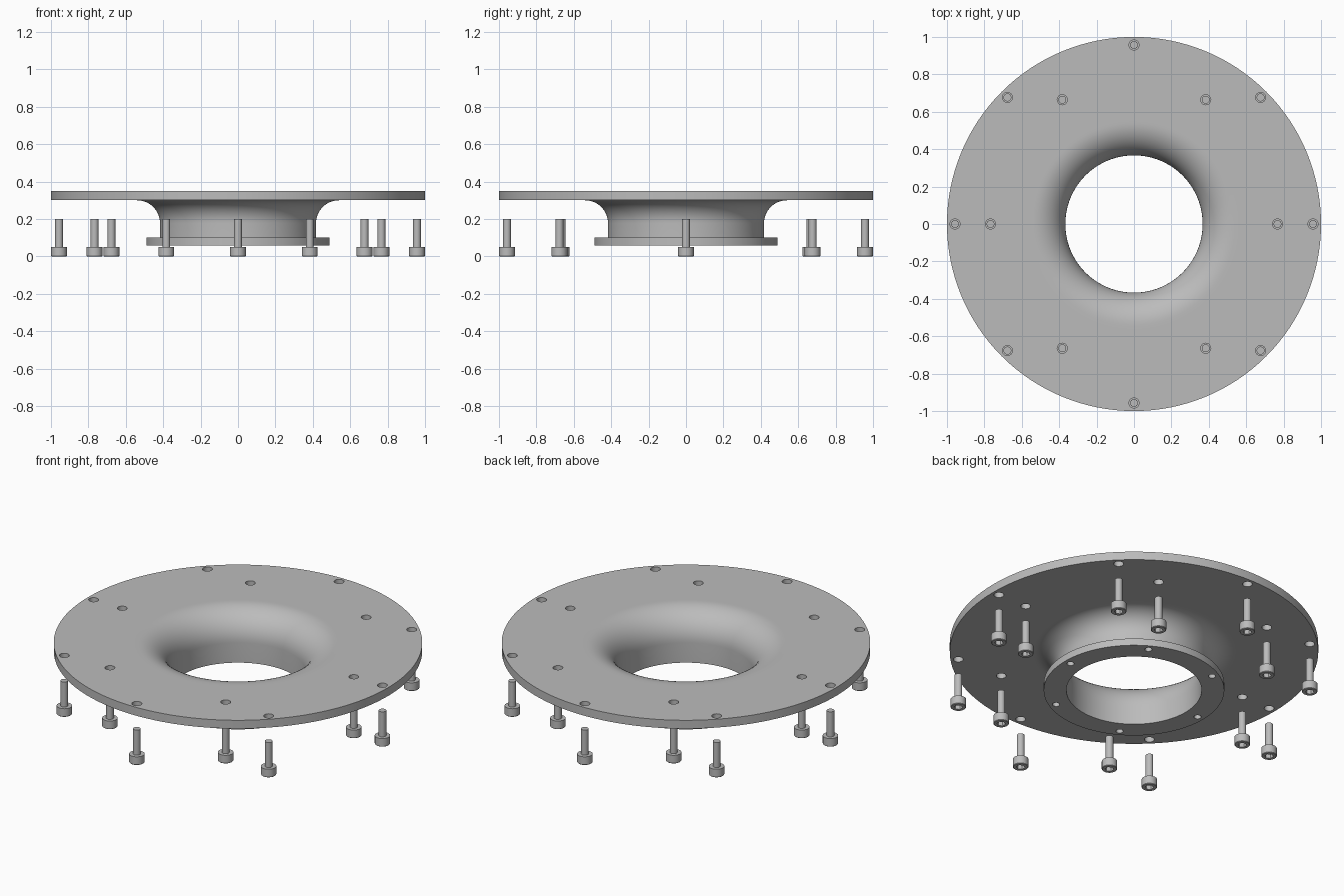
import bpy, bmesh
from math import pi, cos, sin, radians
from mathutils import Matrix, Vector

if "Cube" in bpy.data.objects:
    bpy.data.objects.remove(bpy.data.objects["Cube"])

metal = bpy.data.materials.new("grey metal")
metal.use_nodes = True
grey = (0.5, 0.5, 0.5, 1)
metal.diffuse_color = grey
metal.node_tree.nodes["Principled BSDF"].inputs["Base Color"].default_value = grey


def add_object(name, bm):
    mesh = bpy.data.meshes.new(name)
    bm.to_mesh(mesh)
    bm.free()
    mesh.materials.append(metal)
    obj = bpy.data.objects.new(name, mesh)
    bpy.context.collection.objects.link(obj)
    return obj


def lathe(name, profile, steps, closed):
    """Revolve a radius/height profile around the z axis."""
    bm = bmesh.new()
    verts = [bm.verts.new((r, 0, z)) for r, z in profile]
    ends = verts[1:] + verts[:1] if closed else verts[1:]
    edges = [bm.edges.new(pair) for pair in zip(verts, ends)]
    bmesh.ops.spin(bm, geom=verts + edges, cent=(0, 0, 0), axis=(0, 0, 1),
                   angle=2 * pi, steps=steps)
    bmesh.ops.remove_doubles(bm, verts=bm.verts, dist=1e-5)
    bmesh.ops.recalc_face_normals(bm, faces=bm.faces)
    return add_object(name, bm)


def ring(count, radius):
    return [(radius * cos(2 * pi * i / count), radius * sin(2 * pi * i / count))
            for i in range(count)]


def cut(obj, centres, radius, low, high, sides):
    """Cut straight vertical holes through an object."""
    bm = bmesh.new()
    for x, y in centres:
        bmesh.ops.create_cone(bm, cap_ends=True, segments=sides, radius1=radius,
                              radius2=radius, depth=high - low,
                              matrix=Matrix.Translation((x, y, (low + high) / 2)))
    cutter = add_object("hole_cutter", bm)
    cutter.hide_render = True
    mod = obj.modifiers.new("holes", "BOOLEAN")
    mod.operation = "DIFFERENCE"
    mod.solver = "EXACT"
    mod.object = cutter
    activate(obj)
    bpy.ops.object.modifier_apply(modifier=mod.name)
    bpy.data.objects.remove(cutter)


def activate(obj):
    bpy.ops.object.select_all(action="DESELECT")
    obj.select_set(True)
    bpy.context.view_layer.objects.active = obj


def smooth(obj):
    activate(obj)
    bpy.ops.object.shade_smooth_by_angle(angle=radians(30))


# Flared collar: plate, concentric bell curves, neck and lower flange
CENTRE = Vector((0.54, 0.177))


def arc(radius, start, end, n=14):
    angles = [radians(start + (end - start) * i / n) for i in range(n + 1)]
    return [tuple(CENTRE + radius * Vector((cos(a), sin(a)))) for a in angles]


profile = ([(0.367, 0.058)] + arc(0.173, 180, 90) + [(0.56, 0.35), (1, 0.35),
           (1, 0.3), (0.56, 0.3)] + arc(0.123, 90, 180)
           + [(0.417, 0.1), (0.49, 0.1), (0.49, 0.058)])
collar = lathe("flared_collar", profile, 128, True)

# Bolt holes in the plate and the lower flange
outer, inner = ring(8, 0.957), ring(6, 0.767)
cut(collar, outer + inner, 0.027, 0.25, 0.4, 24)
cut(collar, ring(6, 0.45), 0.02, 0.03, 0.13, 24)
smooth(collar)

# Socket-head bolt, head down, shared by both rings
bolt = lathe("outer_bolt", [(0, 0), (0.039, 0), (0.042, 0.003), (0.042, 0.05),
                            (0.021, 0.05), (0.021, 0.2), (0, 0.2)], 32, False)
cut(bolt, [(0, 0)], 0.024, -0.02, 0.025, 6)
smooth(bolt)
bolt.location = (*outer[0], 0)
for name, spots in (("outer_bolt", outer[1:]), ("inner_bolt", inner)):
    for x, y in spots:
        copy = bpy.data.objects.new(name, bolt.data)
        copy.location = (x, y, 0)
        bpy.context.collection.objects.link(copy)
